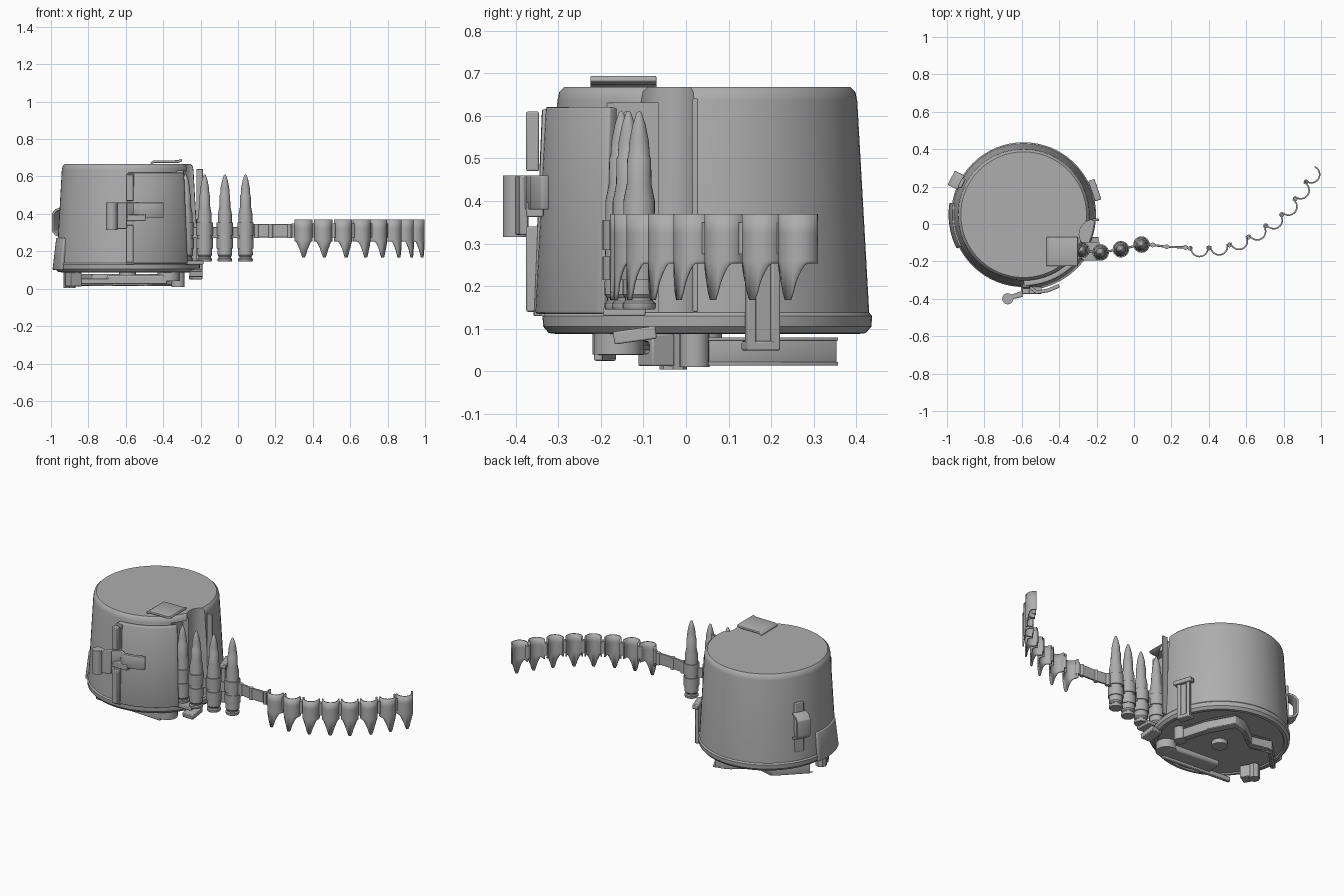
import bpy, bmesh
from math import sin, cos, pi, radians, atan2
from mathutils import Vector, Matrix

if "Cube" in bpy.data.objects:
    bpy.data.objects.remove(bpy.data.objects["Cube"], do_unlink=True)

steel = bpy.data.materials.new("grey_steel")
steel.use_nodes = True
grey = (0.42, 0.42, 0.42, 1)
steel.diffuse_color = grey
steel.node_tree.nodes["Principled BSDF"].inputs["Base Color"].default_value = grey

CX, CY = -0.59, 0.05  # drum axis


def finish(name, bm, thick=0, bevel=0, cutters=()):
    """Turn a bmesh into a shaded object with its modifiers."""
    bmesh.ops.recalc_face_normals(bm, faces=bm.faces)
    mesh = bpy.data.meshes.new(name)
    bm.to_mesh(mesh)
    bm.free()
    mesh.materials.append(steel)
    ob = bpy.data.objects.new(name, mesh)
    bpy.context.collection.objects.link(ob)
    bpy.ops.object.select_all(action='DESELECT')
    ob.select_set(True)
    bpy.context.view_layer.objects.active = ob
    for cutter in cutters:
        m = ob.modifiers.new("cut", 'BOOLEAN')
        m.object, m.operation, m.solver = cutter, 'DIFFERENCE', 'EXACT'
        bpy.ops.object.modifier_apply(modifier=m.name)
        bpy.data.objects.remove(cutter, do_unlink=True)
    if thick:
        m = ob.modifiers.new("thickness", 'SOLIDIFY')
        m.thickness, m.offset = thick, 0
    if bevel:
        m = ob.modifiers.new("soft_edge", 'BEVEL')
        m.width, m.segments = bevel, 2
    bpy.ops.object.shade_smooth_by_angle(angle=radians(35))
    return ob


def lathe(name, profile, x, y, steps=32, cutters=()):
    bm = bmesh.new()
    vs = [bm.verts.new((r, 0, z)) for r, z in profile]
    es = [bm.edges.new(p) for p in zip(vs, vs[1:])]
    bmesh.ops.spin(bm, geom=vs + es, axis=(0, 0, 1), cent=(0, 0, 0),
                   angle=2 * pi, steps=steps)
    bmesh.ops.remove_doubles(bm, verts=bm.verts, dist=1e-5)
    bmesh.ops.translate(bm, vec=(x, y, 0), verts=bm.verts)
    return finish(name, bm, cutters=cutters)


def rod(name, x, y, r, z0, z1, steps=16):
    return lathe(name, [(0, z0), (r, z0), (r, z1), (0, z1)], x, y, steps)


def box(name, centre, size, turn=0, tilt=0, bevel=0.004):
    bm = bmesh.new()
    rot = Matrix.Rotation(radians(turn), 4, 'Z') @ Matrix.Rotation(radians(tilt), 4, 'X')
    bmesh.ops.create_cube(bm, size=1, matrix=Matrix.Translation(centre) @ rot
                          @ Matrix.Diagonal((*size, 1)))
    return finish(name, bm, bevel=bevel)


def strip(name, path, across, thick):
    """Bent strap: a path swept along one direction and thickened."""
    bm = bmesh.new()
    rows = [[bm.verts.new(Vector(p) + Vector(across) * s) for s in (-.5, .5)] for p in path]
    for a, b in zip(rows, rows[1:]):
        bm.faces.new((a[0], a[1], b[1], b[0]))
    return finish(name, bm, thick, 0.003)


def polar(r, deg, z):
    return Vector((CX + r * cos(radians(deg)), CY + r * sin(radians(deg)), z))


def arc_plate(name, r_low, r_top, a0, a1, z0, z1, thick):
    """Curved panel that follows the tapered drum wall."""
    bm = bmesh.new()
    n = 14
    cols = [[bm.verts.new(polar(r, a0 + (a1 - a0) * i / n, z))
             for r, z in ((r_low, z0), (r_top, z1))] for i in range(n + 1)]
    for a, b in zip(cols, cols[1:]):
        bm.faces.new((a[0], b[0], b[1], a[1]))
    return finish(name, bm, thick, 0.005)


# Drum with feed channel and belt opening
channel = rod("channel_cutter", -0.215, -0.055, 0.078, 0.14, 0.75, 32)
opening = box("opening_cutter", (-0.23, -0.125, 0.385), (0.2, 0.12, 0.49), bevel=0)
lathe("drum", [(0, .095), (.35, .095), (.355, .088), (.372, .09), (.385, .105), (.387, .13),
               (.38, .138), (.352, .635), (.348, .655), (.336, .667), (0, .667)],
      CX, CY, 64, (channel, opening))
box("channel_lip", (-0.205, 0.022, 0.39), (0.035, 0.013, 0.5), bevel=0.003)
box("channel_ridge", (-0.235, -0.145, 0.14), (0.1, 0.1, 0.02))
box("channel_foot", (-0.225, -0.12, 0.085), (0.07, 0.1, 0.03), 0, 8)

# Front door, hinge strips and latch
arc_plate("front_door", .39, .365, -90, -37, .135, .62, .03)
arc_plate("door_edge", .398, .378, -91, -85, .13, .615, .02)
for z, h in ((.24, .2), (.54, .14)):
    box("hinge_strip", (-0.578, -0.36, z), (0.04, 0.03, h))
rod("latch_roll", -0.675, -0.4, 0.03, 0.315, 0.46)
box("latch_plate", (-0.635, -0.388, 0.39), (0.08, 0.02, 0.14), 12)
strip("latch_arm", [(-.66, -.39, .42), (-.59, -.365, .42), (-.56, -.335, .42), (-.52, -.365, .42),
                    (-.46, -.355, .42), (-.4, -.33, .42)], (0, 0, .08), .02)
box("latch_catch", (-0.55, -0.355, 0.38), (0.11, 0.04, 0.035))

# Bent tab on the lid
strip("lid_tab", [(-.465, -.147, .668), (-.45, -.147, .68), (-.32, -.147, .68), (-.3, -.147, .688)],
      (0, .155, 0), .014)

# Side handle
side = Vector((-sin(radians(153)), cos(radians(153)), 0))
box("handle_mount", polar(.372, 153, .34), (0.02, 0.055, 0.3), 153)
strip("handle", [polar(r, 153, z) for r, z in
                 ((.375, .43), (.41, .42), (.428, .4), (.428, .31), (.41, .29), (.375, .28))],
      side * .085, .014)
arc_plate("side_guard", .392, .372, 171, 207, .1, .27, .02)

# Rear clip hanging below the rim
for s in (-1, 1):
    box("clip_rail", polar(.4, 19 + s * 4.3, .165), (0.022, 0.022, 0.23), 19)
box("clip_back", polar(.393, 19, .16), (0.014, 0.07, 0.22), 19)
box("clip_bar", polar(.402, 19, .28), (0.036, 0.115, 0.026), 19)
box("clip_foot", polar(.385, 19, .06), (0.05, 0.08, 0.022), 19)

# Underside frame, paddle and fittings
frame = [(.27, -.03), (.22, .14), (.14, .29), (.06, .27), (-.07, .17), (-.19, .2), (-.33, .06)]
strip("base_frame", [(CX + x, CY + y, .048) for x, y in frame], (0, 0, .062), .03)
for z in (.018, .076):
    strip("frame_flange", [(CX + x, CY + y, z) for x, y in frame], (.03, .035, 0), .008)
rod("base_boss", CX, CY - 0.01, 0.045, 0.068, 0.1, 24)
rod("frame_knuckle", CX + .27, CY - .03, .035, 0.01, 0.09)
rod("frame_knuckle", CX - .31, CY - .08, .032, 0.004, 0.09, 8)
box("frame_block", (CX - .29, CY - .12, .05), (0.07, 0.06, 0.075), 30)
box("paddle", (CX + .06, CY - .2, .056), (0.34, 0.11, 0.035), -4, bevel=0.012)
box("paddle_lip", (CX - .02, CY - .24, .04), (0.46, 0.02, 0.03), -4)
rod("paddle_end", CX + .22, CY - .21, .06, .04, .092)

# Cartridges
case = [(0, .145), (.036, .145), (.039, .15), (.039, .16), (.033, .165), (.033, .172),
        (.039, .18), (.037, .4), (.029, .44), (.028, .5), (.025, .505), (.023, .54),
        (.015, .58), (.006, .607), (0, .612)]
rounds = [(-.28, -.14), (-.178, -.152), (-.07, -.135), (.04, -.11)]
for x, y in rounds:
    lathe("cartridge", case, x, y, 24)
    for z0, z1 in ((.215, .27), (.285, .355)):
        lathe("loaded_link", [(.038, z0), (.044, z0), (.044, z1), (.038, z1)], x, y, 24)


def connector(a, b, z=.31, h=.07):
    """Flat plate between two points of the belt."""
    d = Vector(b) - Vector(a)
    mid = (Vector(a) + Vector(b)) / 2
    box("belt_plate", (mid.x, mid.y, z), (d.length, .012, h), atan2(d.y, d.x) * 180 / pi, bevel=.003)


for a, b in zip(rounds, rounds[1:]):
    connector(a, b, .3, .06)
pins = [(.04, -.11), (.1, -.112), (.175, -.122), (.275, -.125), (.3, -.13)]
for a, b in zip(pins, pins[1:]):
    connector(a, b)
for x, y in pins[1:4]:
    rod("belt_pin", x, y, .013, .272, .345, 12)


def open_link(a, b):
    """Empty half-round link with a tapered finger."""
    a, b = Vector(a), Vector(b)
    mid, d = (a + b) / 2, b - a
    face = atan2(-d.x, d.y)
    bm = bmesh.new()
    n, cols = 24, []
    for i in range(n + 1):
        t = -1 + 2 * i / n
        ang = face + t * radians(100)
        u = abs(t)
        # finger narrows below the band
        low = .168 if u < .14 else .168 + min(1, (u - .14) / .4) ** .6 * .085
        x, y = mid.x + .045 * cos(ang), mid.y + .045 * sin(ang)
        cols.append([bm.verts.new((x, y, z)) for z in (low, .26, .325, .37)])
    for p, q in zip(cols, cols[1:]):
        for k in range(3):
            bm.faces.new((p[k], q[k], q[k + 1], p[k + 1]))
    finish("open_link", bm, .008)


# Empty links curling to the end of the belt
joints = [(.3, -.13), (.4, -.128), (.51, -.112), (.612, -.07), (.705, -.01),
          (.79, .05), (.862, .135), (.92, .225), (.975, .305)]
for a, b in zip(joints, joints[1:]):
    open_link(a, b)
for x, y in joints[:-1]:
    rod("link_pin", x, y, .013, .275, .35, 12)
